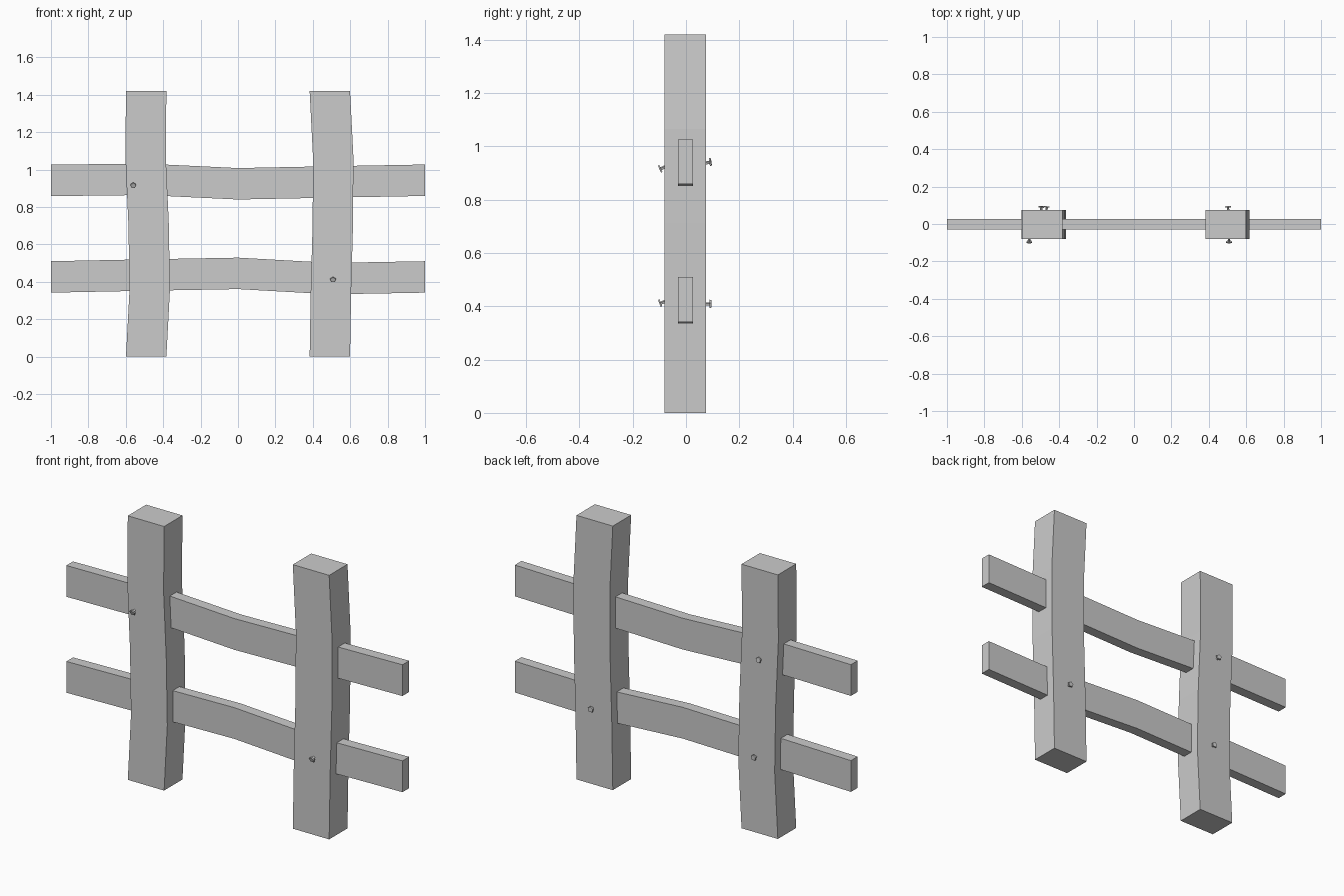
import bpy, bmesh
from mathutils import Vector, Matrix

if "Cube" in bpy.data.objects:
    bpy.data.objects.remove(bpy.data.objects["Cube"])


def finish(name, bm):
    bmesh.ops.recalc_face_normals(bm, faces=bm.faces)
    mesh = bpy.data.meshes.new(name)
    bm.to_mesh(mesh)
    bm.free()
    ob = bpy.data.objects.new(name, mesh)
    bpy.context.collection.objects.link(ob)
    return ob


def beam(name, centres, half):
    """Four-sided beam bridged through a row of identical end sections."""
    bm = bmesh.new()
    rings = []
    for c in centres:
        corners = [(-1, -1), (1, -1), (1, 1), (-1, 1)]
        rings.append([bm.verts.new(Vector(c) + half[0] * a + half[1] * b)
                      for a, b in corners])
    for r, s in zip(rings, rings[1:]):
        for i in range(4):
            j = (i + 1) % 4
            bm.faces.new((r[i], r[j], s[j], s[i]))
    bm.faces.new(rings[0])
    bm.faces.new(rings[-1])
    return finish(name, bm)


def nail(name, x, z, side, tilt):
    """Thin shaft and flat head, leaning out of a post face."""
    bm = bmesh.new()
    for radius, depth, out in ((0.007, 0.03, 0.003), (0.017, 0.006, 0.017)):
        bmesh.ops.create_cone(bm, cap_ends=True, segments=5, radius1=radius,
                              radius2=radius * 0.9, depth=depth,
                              matrix=Matrix.Translation((0, 0, out)))
    ob = finish(name, bm)
    direction = Vector((tilt[0], side, tilt[1]))
    ob.rotation_euler = direction.to_track_quat('Z', 'Y').to_euler()
    ob.location = (x, 0.075 if side > 0 else -0.081, z)
    return ob


# Warped posts
half_post = (Vector((0.108, 0, 0)), Vector((0, 0.078, 0)))
levels = (0, 0.355, 0.71, 1.065, 1.42)
for name, x, bends in (("left_post", -0.491, (0, 0.019, 0.013, -0.003, 0)),
                       ("right_post", 0.491, (0, 0.006, 0.016, 0.018, 0))):
    beam(name, [(x + b, -0.003, z) for b, z in zip(bends, levels)], half_post)

# Warped rails
half_rail = (Vector((0, 0.0285, 0)), Vector((0, 0, 0.084)))
stations = (-1, -0.5, 0, 0.5, 1)
for name, z, bends in (("upper_rail", 0.942, (0, 0.006, -0.018, -0.008, 0.001)),
                       ("lower_rail", 0.426, (0, 0.010, 0.019, -0.009, 0))):
    beam(name, [(x, -0.002, z + b) for b, x in zip(bends, stations)], half_rail)

# Nails, front and back
nail("front_nail_left", -0.56, 0.922, -1, (0, -0.45))
nail("front_nail_right", 0.508, 0.417, -1, (0, -0.4))
nail("back_nail_upper", -0.497, 0.938, 1, (0.1, 0.15))
nail("back_nail_lower", -0.468, 0.408, 1, (0.1, 0))
nail("back_nail_right", 0.503, 0.408, 1, (0, 0))
